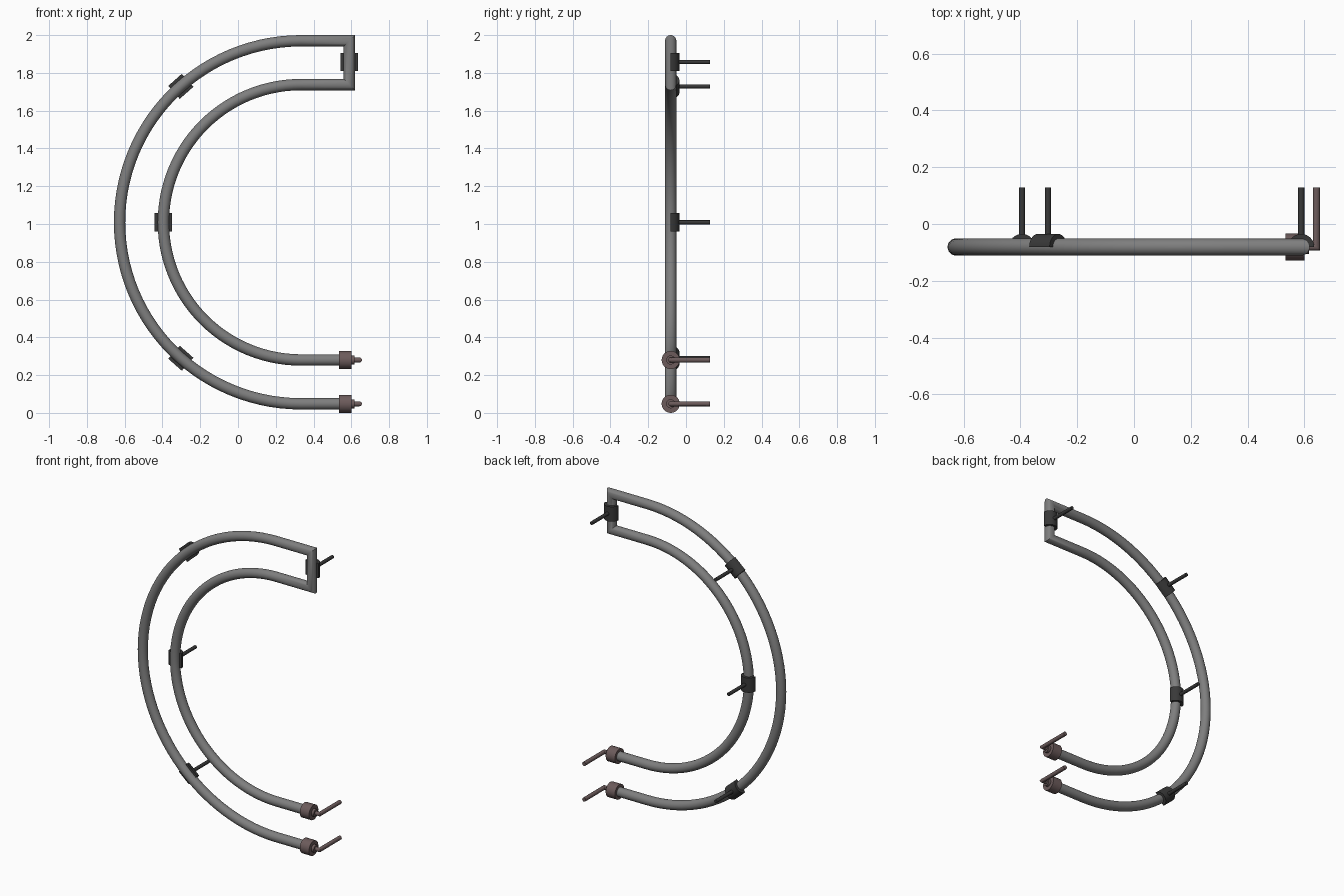
import bpy
import bmesh
import math
from mathutils import Vector

cube = bpy.data.objects.get("Cube")
if cube:
    bpy.data.objects.remove(cube)

Y = -0.081           # depth of the pipe axis
CX, CZ = 0.334, 1.009
R_OUT, R_IN = 0.961, 0.729
PIPE_R, END_X = 0.03, 0.589
BACK = 0.128         # rear end of every stud


def material(name, color):
    m = bpy.data.materials.new(name)
    m.use_nodes = True
    m.diffuse_color = (*color, 1)
    m.node_tree.nodes["Principled BSDF"].inputs["Base Color"].default_value = (*color, 1)
    return m


STEEL = material("steel_grey", (0.21, 0.21, 0.21))
DARK = material("dark_clip_grey", (0.04, 0.04, 0.04))
BROWN = material("brown_terminal", (0.15, 0.105, 0.105))


def finish(name, bm, mat):
    bmesh.ops.recalc_face_normals(bm, faces=bm.faces)
    me = bpy.data.meshes.new(name)
    bm.to_mesh(me)
    bm.free()
    me.materials.append(mat)
    ob = bpy.data.objects.new(name, me)
    bpy.context.collection.objects.link(ob)
    bpy.ops.object.select_all(action="DESELECT")
    ob.select_set(True)
    bpy.context.view_layer.objects.active = ob
    bpy.ops.object.shade_smooth_by_angle(angle=math.radians(35))
    return ob


def bridge(bm, rings, closed=True):
    n = len(rings[0])
    for a, b in zip(rings, rings[1:]):
        for i in range(n if closed else n - 1):
            j = (i + 1) % n
            bm.faces.new((a[i], a[j], b[j], b[i]))


def sweep(name, path, radius, up, mat, sides=24):
    """Round bar along a flat path, with mitred corners; up is the plane normal."""
    bm = bmesh.new()
    rings = []
    for i, p in enumerate(path):
        d0 = (p - path[max(i - 1, 0)]).normalized()
        d1 = (path[min(i + 1, len(path) - 1)] - p).normalized()
        d0, d1 = (d0 if i else d1), (d1 if i < len(path) - 1 else d0)
        t = (d0 + d1).normalized()
        side = up.cross(t) / t.dot(d1)
        ring = []
        for k in range(sides):
            a = math.tau * k / sides
            ring.append(bm.verts.new(p + radius * (side * math.cos(a) + up * math.sin(a))))
        rings.append(ring)
    bridge(bm, rings)
    bm.faces.new(rings[0])
    bm.faces.new(rings[-1])
    return finish(name, bm, mat)


def arc(radius, start, end, steps=56):
    angles = [math.radians(start + (end - start) * i / steps) for i in range(steps + 1)]
    return [Vector((CX + radius * math.cos(a), Y, CZ + radius * math.sin(a))) for a in angles]


# Pipe: outer arc, short upright at the top, inner arc back
pipe = [Vector((0.56, Y, CZ - R_OUT))] + arc(R_OUT, 270, 90)
pipe += [Vector((END_X, Y, CZ + R_OUT)), Vector((END_X, Y, CZ + R_IN))]
pipe += arc(R_IN, 90, 270) + [Vector((0.56, Y, CZ - R_IN))]
sweep("heating_pipe", pipe, PIPE_R, Vector((0, 1, 0)), STEEL)


def saddle_clip(name, x, z, tangent):
    """Half shell hugging the rear of the pipe, with a stud pointing back."""
    t = Vector((math.cos(tangent), 0, math.sin(tangent)))
    side = Vector((-t.z, 0, t.x))
    back = Vector((0, 1, 0))
    c = Vector((x, Y, z))
    profile = [(r, math.pi * k / 16)
               for r, ks in ((0.046, range(17)), (0.028, range(16, -1, -1))) for k in ks]
    bm = bmesh.new()
    rings = [[bm.verts.new(c + t * s + r * (side * math.cos(a) + back * math.sin(a)))
              for r, a in profile] for s in (-0.048, 0.048)]
    bridge(bm, rings)
    for ring in rings:
        for i in range(16):
            bm.faces.new((ring[i], ring[i + 1], ring[32 - i], ring[33 - i]))
    finish(name, bm, DARK)
    sweep(name + "_stud", [c + back * 0.04, Vector((x, BACK, z))], 0.011,
          Vector((0, 0, 1)), DARK, 16)


# Mounting clips
for name, radius, deg in (("upper_clip", R_OUT, 131.5), ("middle_clip", R_IN, 180),
                          ("lower_clip", R_OUT, 228.5)):
    a = math.radians(deg)
    saddle_clip(name, CX + radius * math.cos(a), CZ + radius * math.sin(a), a + math.pi / 2)
saddle_clip("end_clip", END_X, 1.857, math.pi / 2)


def end_cap(name, z):
    """Stepped round cap turned about the pipe axis, with a bent pin."""
    bm = bmesh.new()
    steps = ((0.534, 0.02), (0.534, 0.048), (0.6, 0.048), (0.6, 0.024), (0.617, 0.024))
    rings = [[bm.verts.new((x, Y + r * math.cos(math.tau * k / 32), z + r * math.sin(math.tau * k / 32)))
              for k in range(32)] for x, r in steps]
    bridge(bm, rings)
    bm.faces.new(rings[0])
    bm.faces.new(rings[-1])
    finish(name, bm, BROWN)
    sweep(name + "_pin", [Vector((0.6, Y, z)), Vector((0.643, Y, z)), Vector((0.643, BACK, z))],
          0.013, Vector((0, 0, 1)), BROWN, 16)


# Terminals at the two open pipe ends
end_cap("outer_terminal", CZ - R_OUT)
end_cap("inner_terminal", CZ - R_IN)
